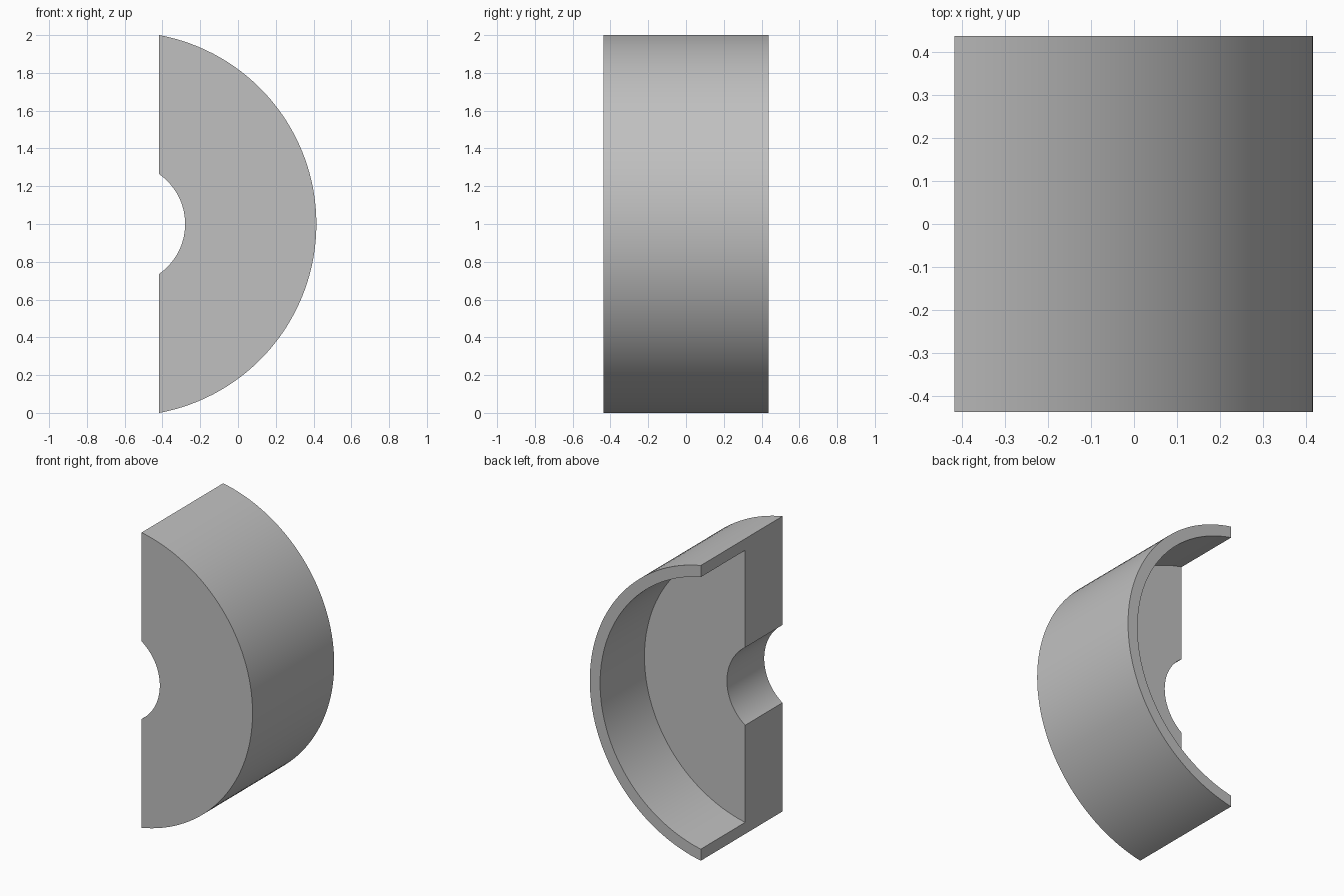
import bpy, bmesh, math
from mathutils import Vector, Matrix

cube = bpy.data.objects.get("Cube")
if cube:
    bpy.data.objects.remove(cube, do_unlink=True)

# Main dimensions
OUTER, INNER, HOLE = 1.017, 0.94, 0.322
FRONT, STEP, BACK = -0.437, -0.038, 0.437
AXIS_X, CUT_X = -0.602, -0.417
STEPS = 144

# Grey material
grey = bpy.data.materials.new("plain grey")
grey.use_nodes = True
colour = (0.53, 0.53, 0.53, 1)
grey.diffuse_color = colour
grey.node_tree.nodes["Principled BSDF"].inputs["Base Color"].default_value = colour

# Wall and thick front plate, as one profile spun around the y axis
profile = [(HOLE, FRONT), (OUTER, FRONT), (OUTER, BACK),
           (INNER, BACK), (INNER, STEP), (HOLE, STEP)]
centre = Vector((AXIS_X, 0, 1))
bm = bmesh.new()
verts = [bm.verts.new(centre + Vector((r, y, 0))) for r, y in profile]
edges = [bm.edges.new((a, b)) for a, b in zip(verts, verts[1:] + verts[:1])]
bmesh.ops.spin(bm, geom=verts + edges, cent=centre, axis=(0, 1, 0),
               angle=math.tau, steps=STEPS, use_merge=False)
bmesh.ops.remove_doubles(bm, verts=bm.verts[:], dist=1e-4)

# Slice off one side and close the two cut sections
bmesh.ops.bisect_plane(bm, geom=bm.verts[:] + bm.edges[:] + bm.faces[:],
                       plane_co=(CUT_X, 0, 0), plane_no=(1, 0, 0),
                       clear_inner=True)
bmesh.ops.holes_fill(bm, edges=[e for e in bm.edges if e.is_boundary], sides=0)
bmesh.ops.dissolve_limit(bm, angle_limit=math.radians(0.2),
                         verts=bm.verts[:], edges=bm.edges[:])
bmesh.ops.recalc_face_normals(bm, faces=bm.faces[:])

mesh = bpy.data.meshes.new("half_round_cover")
bm.to_mesh(mesh)
bm.free()
mesh.materials.append(grey)
cover = bpy.data.objects.new("half_round_cover", mesh)
bpy.context.collection.objects.link(cover)

# Smooth curved walls, sharp rims
bpy.ops.object.select_all(action="DESELECT")
cover.select_set(True)
bpy.context.view_layer.objects.active = cover
bpy.ops.object.shade_smooth_by_angle(angle=math.radians(30))
